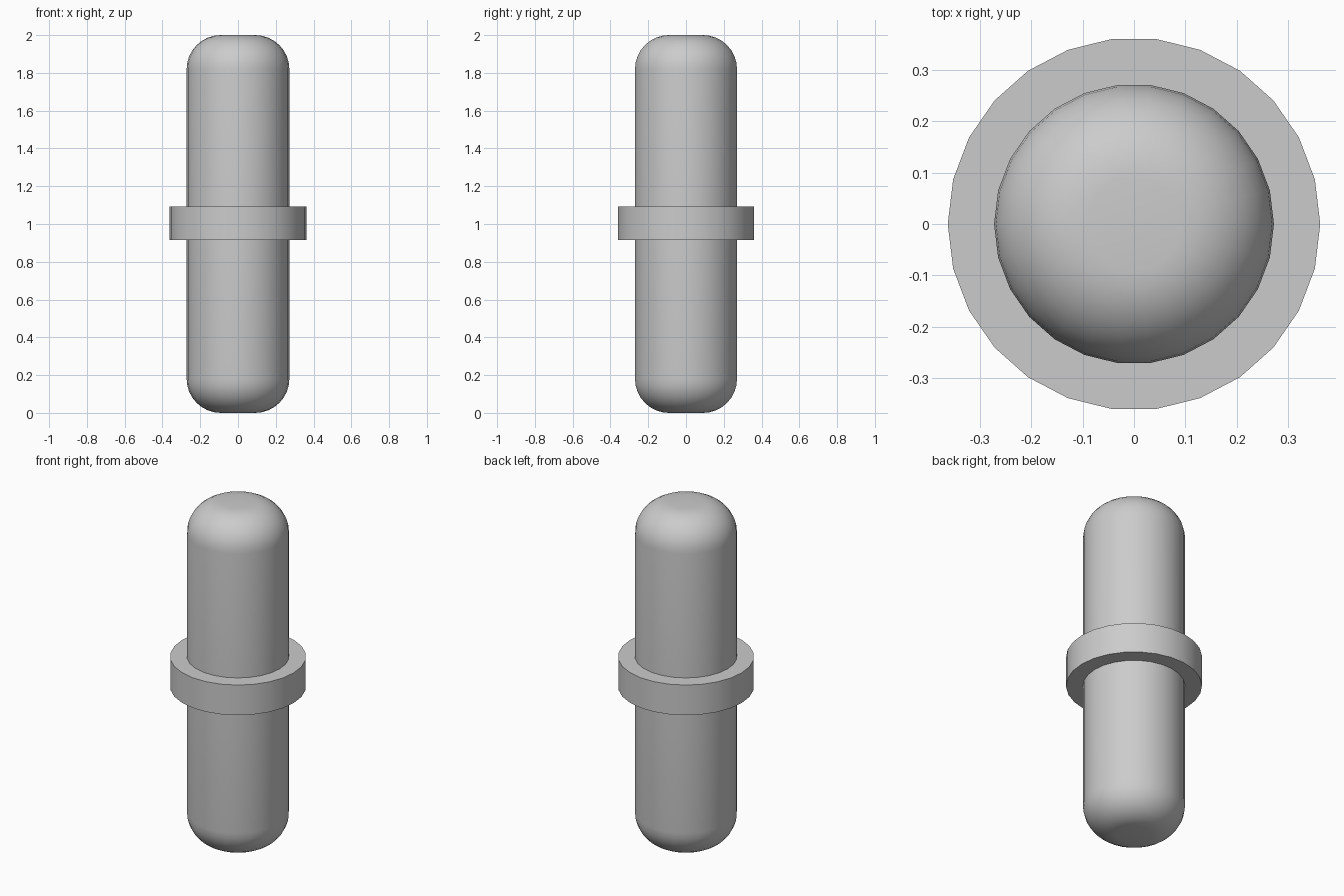
import bpy
import bmesh
import math

cube = bpy.data.objects.get("Cube")
if cube:
    bpy.data.objects.remove(cube, do_unlink=True)

SIDES = 26

grey = bpy.data.materials.new("plain grey")
grey.use_nodes = True
colour = (0.6, 0.6, 0.6, 1.0)
grey.diffuse_color = colour
grey.node_tree.nodes["Principled BSDF"].inputs["Base Color"].default_value = colour


def cylinder(name, radius, bottom, top, rounding=0.0):
    """Upright cylinder with optionally rounded rims."""
    bpy.ops.mesh.primitive_cylinder_add(
        vertices=SIDES, radius=radius, depth=top - bottom,
        location=(0, 0, (bottom + top) / 2), rotation=(0, 0, math.pi / 2))
    obj = bpy.context.object
    obj.name = name
    obj.data.materials.append(grey)
    bpy.ops.object.transform_apply(location=False, rotation=True, scale=False)
    if rounding:
        bm = bmesh.new()
        bm.from_mesh(obj.data)
        rims = [e for e in bm.edges
                if abs(e.verts[0].co.z - e.verts[1].co.z) < 0.001]
        bmesh.ops.bevel(bm, geom=rims, offset=rounding, segments=8,
                        profile=0.5, affect='EDGES')
        bm.to_mesh(obj.data)
        bm.free()
    bpy.ops.object.shade_smooth_by_angle(angle=math.radians(30))
    return obj


# Long pin with rounded ends
cylinder("pin", 0.272, 0.0, 2.0, rounding=0.18)

# Flat collar around the middle
cylinder("collar", 0.362, 0.915, 1.092)
